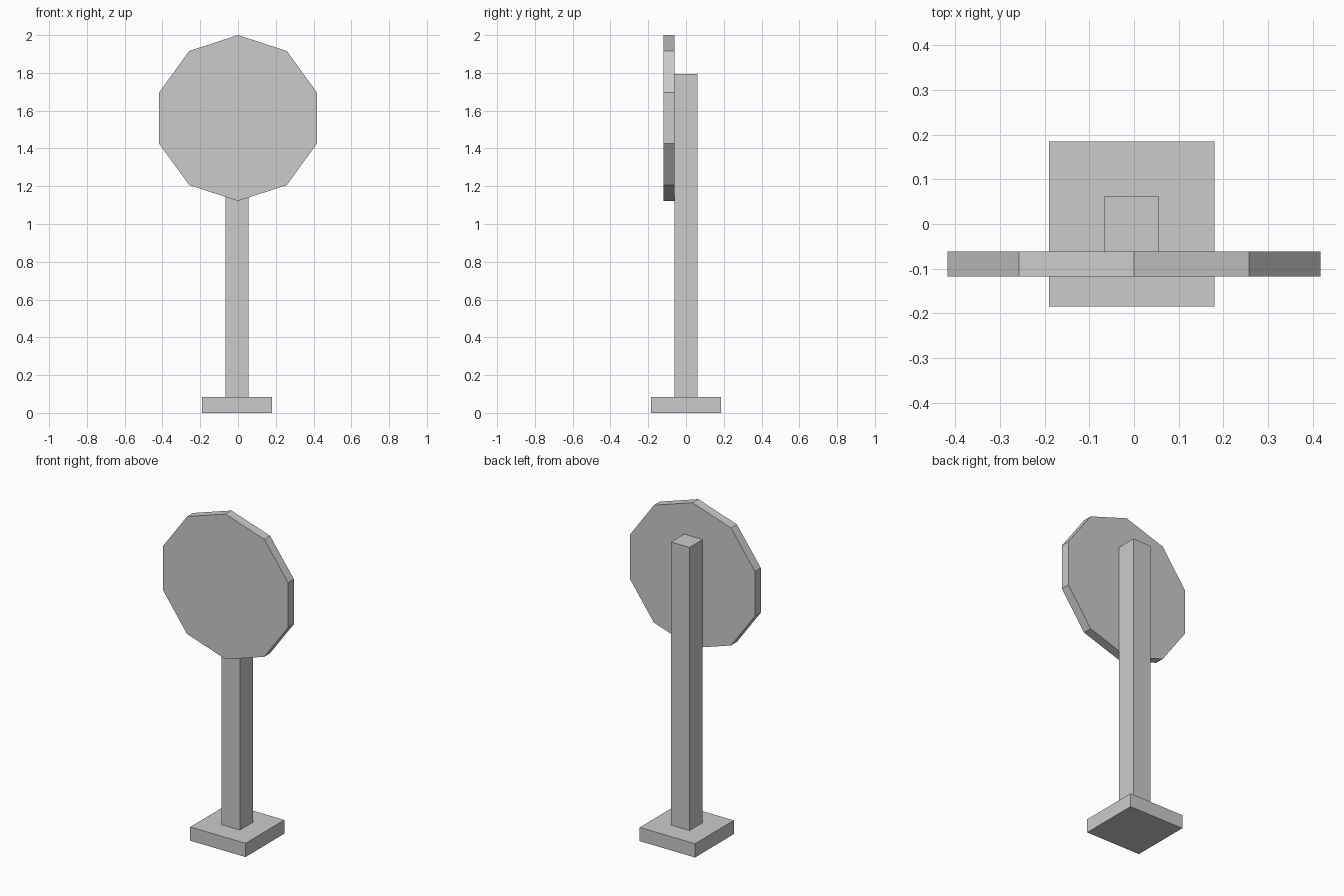
import bpy
import math

cube = bpy.data.objects.get("Cube")
if cube:
    bpy.data.objects.remove(cube, do_unlink=True)

# Single plain grey
grey = bpy.data.materials.new("plain_grey")
grey.use_nodes = True
color = (0.6, 0.6, 0.6, 1.0)
grey.diffuse_color = color
grey.node_tree.nodes["Principled BSDF"].inputs["Base Color"].default_value = color


def finish(name):
    obj = bpy.context.object
    obj.name = name
    obj.data.materials.append(grey)
    return obj


def box(name, low, high):
    center = [(a + b) / 2 for a, b in zip(low, high)]
    bpy.ops.mesh.primitive_cube_add(size=1, location=center)
    obj = finish(name)
    obj.scale = [b - a for a, b in zip(low, high)]
    return obj


# Square foot and upright post, slightly off-centre from the disc
box("base", (-0.19, -0.185, 0), (0.18, 0.185, 0.083))
box("post", (-0.067, -0.062, 0.083), (0.056, 0.062, 1.795))

# Ten-sided sign plate with a corner pointing up, fixed to the post's front
bpy.ops.mesh.primitive_cylinder_add(
    vertices=10, radius=0.439, depth=0.056,
    location=(0, -0.09, 1.561), rotation=(math.radians(90), 0, 0))
finish("sign_plate")
